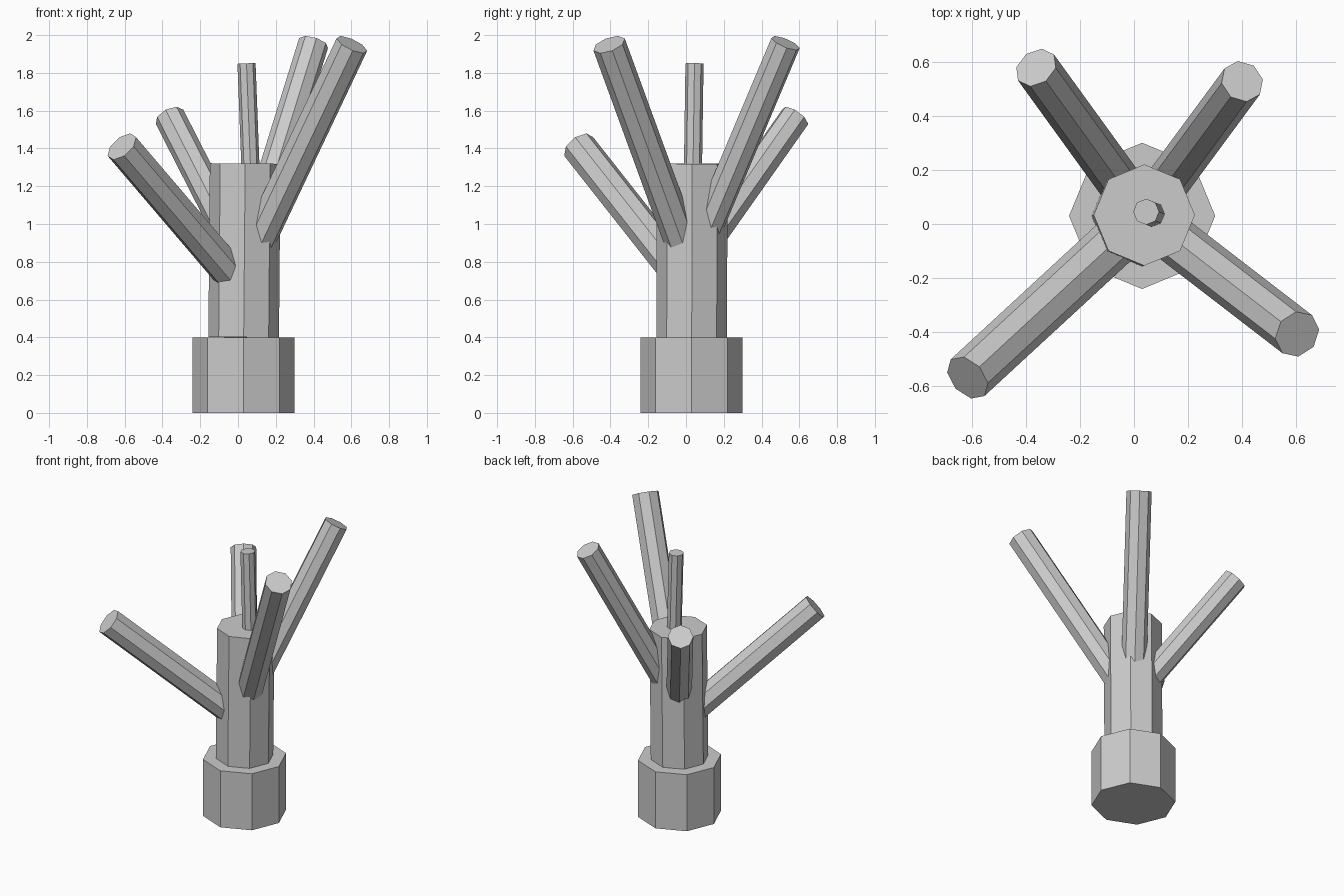
import bpy, bmesh
from mathutils import Vector, Matrix

if "Cube" in bpy.data.objects:
    bpy.data.objects.remove(bpy.data.objects["Cube"])

UP = Vector((0, 0, 1))


def rod(name, start, end, radius, upright=False):
    """Eight-sided flat-shaded cylinder running from start to end."""
    a, b = Vector(start), Vector(end)
    d = b - a
    if upright:
        rot = UP.rotation_difference(d).to_matrix()
    else:
        # one corner of the section lies on the horizontal side axis
        w = d.normalized()
        u = UP.cross(w).normalized()
        rot = Matrix((u, w.cross(u), w)).transposed()
    mat = Matrix.Translation((a + b) / 2) @ rot.to_4x4()
    bm = bmesh.new()
    bmesh.ops.create_cone(bm, cap_ends=True, segments=8, radius1=radius,
                          radius2=radius, depth=d.length)
    # put corners on the local axes
    v = bm.verts[:][0].co
    bmesh.ops.rotate(bm, verts=bm.verts, cent=(0, 0, 0),
                     matrix=Matrix.Rotation(-Vector((1, 0)).angle_signed(v.xy) * -1, 3, 'Z'))
    bmesh.ops.transform(bm, matrix=mat, verts=bm.verts)
    mesh = bpy.data.meshes.new(name)
    bm.to_mesh(mesh)
    bm.free()
    obj = bpy.data.objects.new(name, mesh)
    bpy.context.collection.objects.link(obj)
    return obj


# Wide foot, trunk and thin centre twig
rod("trunk_foot", (0.03, 0.03, 0), (0.03, 0.03, 0.4), 0.27, True)
rod("trunk", (0.03, 0.03, 0.4), (0.038, 0.033, 1.32), 0.187, True)
rod("top_twig", (0.066, 0.037, 1.3), (0.045, 0.045, 1.85), 0.048, True)

# Four slanted branches growing out of the trunk's axis
branches = {
    "branch_front_left": (0.65, (-0.615, -0.568, 1.41), 0.092),
    "branch_back_left": (0.79, (-0.362, 0.578, 1.567), 0.082),
    "branch_front_right": (0.75, (0.603, -0.407, 1.95), 0.089),
    "branch_back_right": (0.78, (0.40, 0.527, 1.958), 0.081),
}
for name, (z, tip, r) in branches.items():
    rod(name, (0.034, 0.031, z), tip, r)
